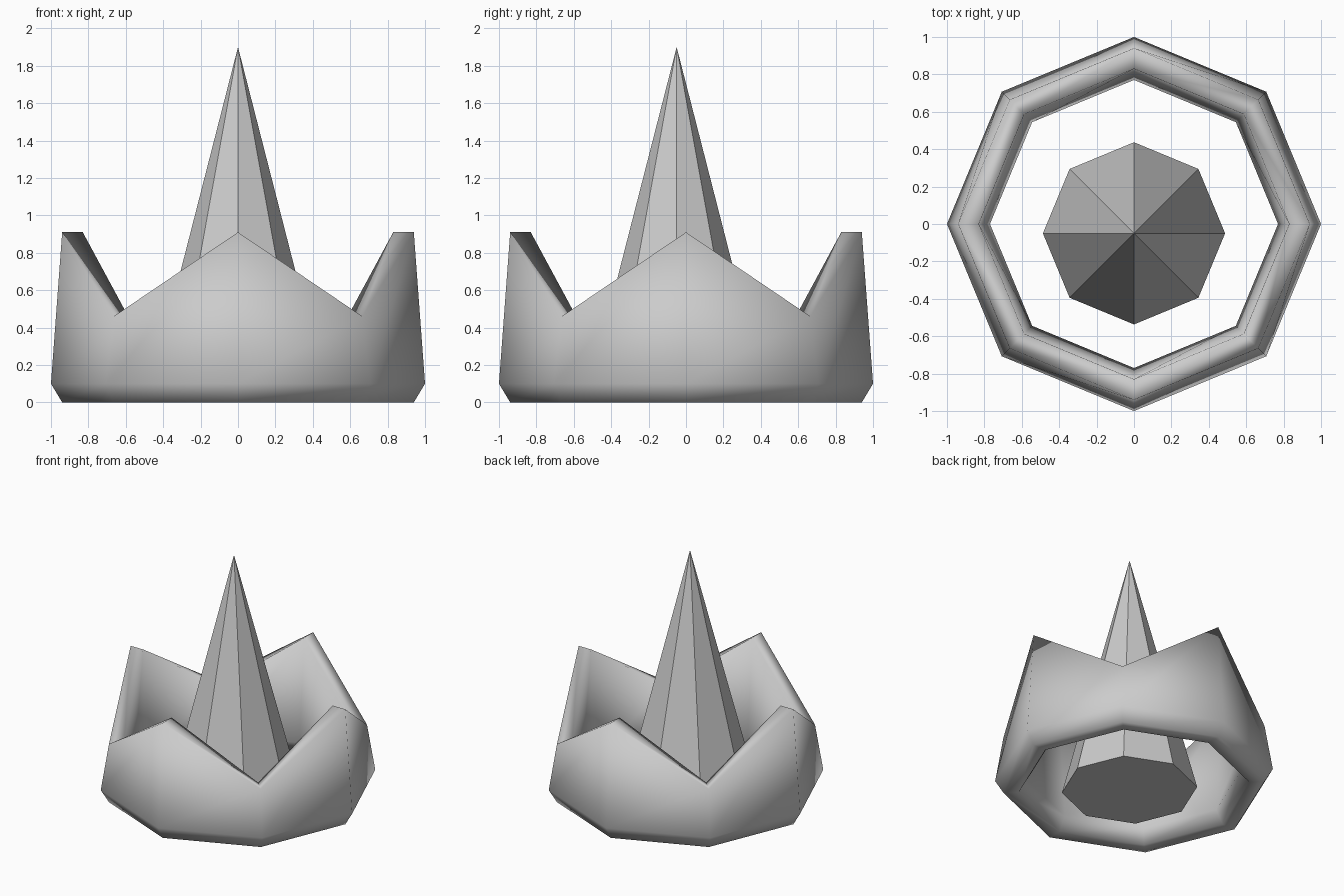
import bpy, bmesh
from math import pi, cos, sin

if "Cube" in bpy.data.objects:
    bpy.data.objects.remove(bpy.data.objects["Cube"])

SIDES = 8
PEAK, VALLEY = 0.91, 0.46

# Crown ring: six-sided section swept round, alternating high and low rim corners
bm = bmesh.new()
rings = []
for i in range(SIDES):
    a = 2 * pi * i / SIDES
    top = PEAK if i % 2 == 0 else VALLEY
    section = [(0.94, 0), (1.0, 0.1), (0.94, top), (0.83, top), (0.77, 0.1), (0.83, 0)]
    rings.append([bm.verts.new((r * cos(a), r * sin(a), z)) for r, z in section])
for i in range(SIDES):
    p, q = rings[i], rings[(i + 1) % SIDES]
    for j in range(6):
        k = (j + 1) % 6
        bm.faces.new((p[j], q[j], q[k], p[k])).smooth = True
bmesh.ops.recalc_face_normals(bm, faces=bm.faces)
mesh = bpy.data.meshes.new("crown_ring")
bm.to_mesh(mesh)
bm.free()
bpy.context.collection.objects.link(bpy.data.objects.new("crown_ring", mesh))

# Central spike: flat eight-sided cone, slightly towards the front
bpy.ops.mesh.primitive_cone_add(vertices=SIDES, radius1=0.487, radius2=0, depth=1.9,
                                location=(0, -0.05, 0.95))
bpy.context.object.name = "centre_spike"
